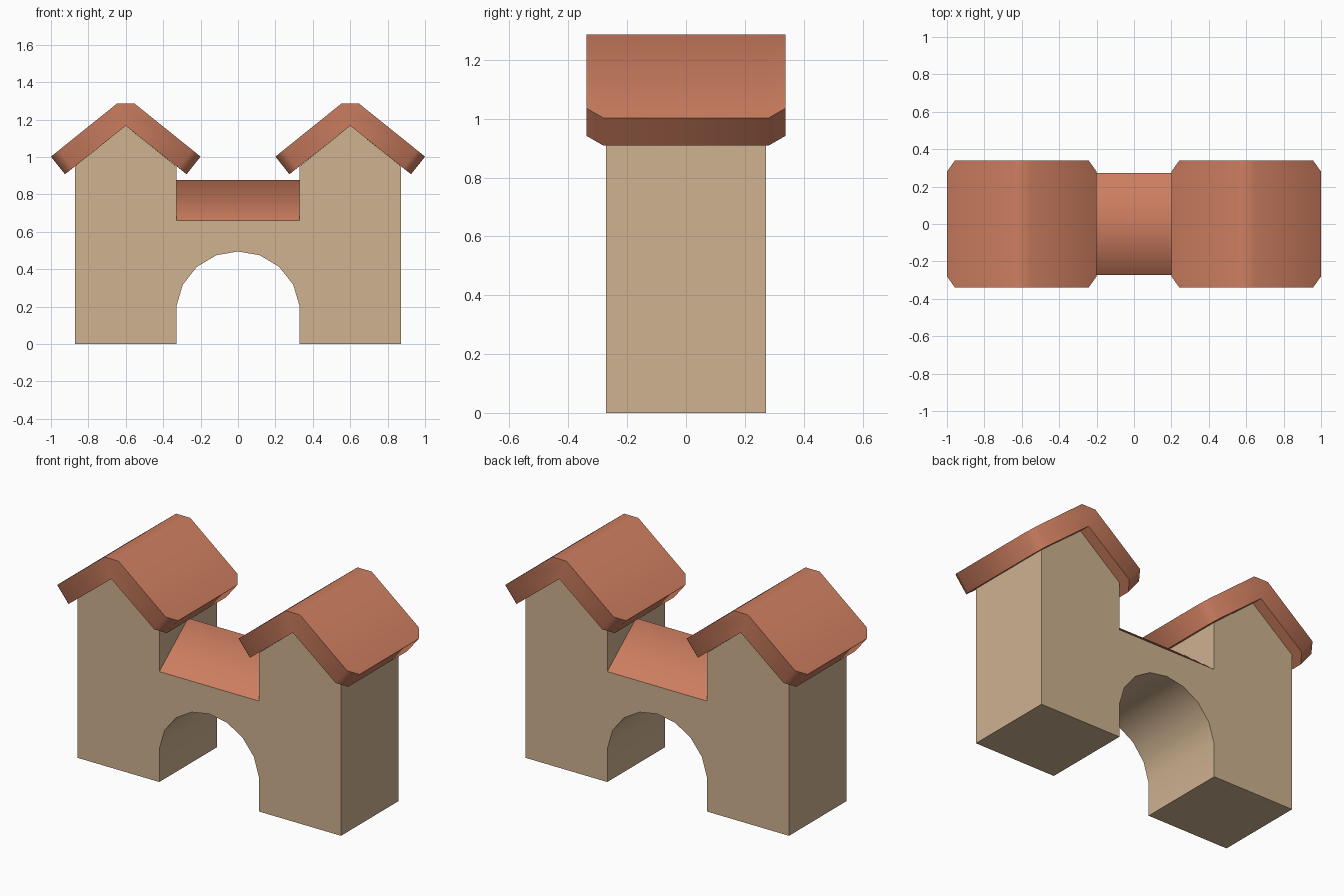
import bpy, bmesh, math

if "Cube" in bpy.data.objects:
    bpy.data.objects.remove(bpy.data.objects["Cube"])


def material(name, rgb):
    m = bpy.data.materials.new(name)
    m.diffuse_color = (*rgb, 1)
    m.use_nodes = True
    m.node_tree.nodes["Principled BSDF"].inputs["Base Color"].default_value = m.diffuse_color
    return m


STONE = material("sandstone", (0.62, 0.445, 0.28))
TILE = material("terracotta", (0.61, 0.208, 0.116))


def loft(name, sections, mat, smooth_angle):
    """Join matching rings of points into a closed solid."""
    bm = bmesh.new()
    rings = [[bm.verts.new(p) for p in s] for s in sections]
    n = len(rings[0])
    for a, b in zip(rings, rings[1:]):
        for i in range(n):
            j = (i + 1) % n
            bm.faces.new((a[i], a[j], b[j], b[i]))
    bm.faces.new(rings[0])
    bm.faces.new(rings[-1])
    bmesh.ops.dissolve_limit(bm, angle_limit=0.01, verts=bm.verts, edges=bm.edges)
    bmesh.ops.recalc_face_normals(bm, faces=bm.faces)
    for f in bm.faces:
        f.smooth = True
    for e in bm.edges:
        e.smooth = e.calc_face_angle(0) < math.radians(smooth_angle)
    me = bpy.data.meshes.new(name)
    bm.to_mesh(me)
    bm.free()
    me.materials.append(mat)
    ob = bpy.data.objects.new(name, me)
    bpy.context.collection.objects.link(ob)
    return ob


def at_y(profile, y):
    return [(x, y, z) for x, z in profile]


# Gatehouse body: two gabled towers joined by an arched wall
half = [(0.33, 0.66), (0.33, 0.95), (0.6, 1.167), (0.872, 0.95),
        (0.872, 0), (0.33, 0), (0.33, 0.2),
        (0.295, 0.318), (0.22, 0.413), (0.116, 0.475)]
outline = half + [(0, 0.495)] + [(-x, z) for x, z in reversed(half)]
loft("gatehouse_walls", [at_y(outline, y) for y in (-0.272, 0.272)], STONE, 40)


# Tower roofs: bent slabs with the eave corners clipped
def roof_profile(cx, pull):
    dx, dz = pull, pull * 0.81
    right = [(0.047, 1.286), (0.4 - dx, 1.002 + dz), (0.325 - dx, 0.908 + dz)]
    left = [(-x, z) for x, z in reversed(right)]
    return [(cx + x, z) for x, z in right + [(0, 1.167)] + left]


for side, cx in (("left", -0.6), ("right", 0.6)):
    loft(side + "_tower_roof",
         [at_y(roof_profile(cx, p), y)
          for y, p in ((-0.339, 0.042), (-0.28, 0), (0.28, 0), (0.339, 0.042))],
         TILE, 60)

# Ridge roof over the arch
loft("bridge_roof",
     [[(x, -0.272, 0.66), (x, 0, 0.876), (x, 0.272, 0.66)] for x in (-0.33, 0.33)],
     TILE, 80)
